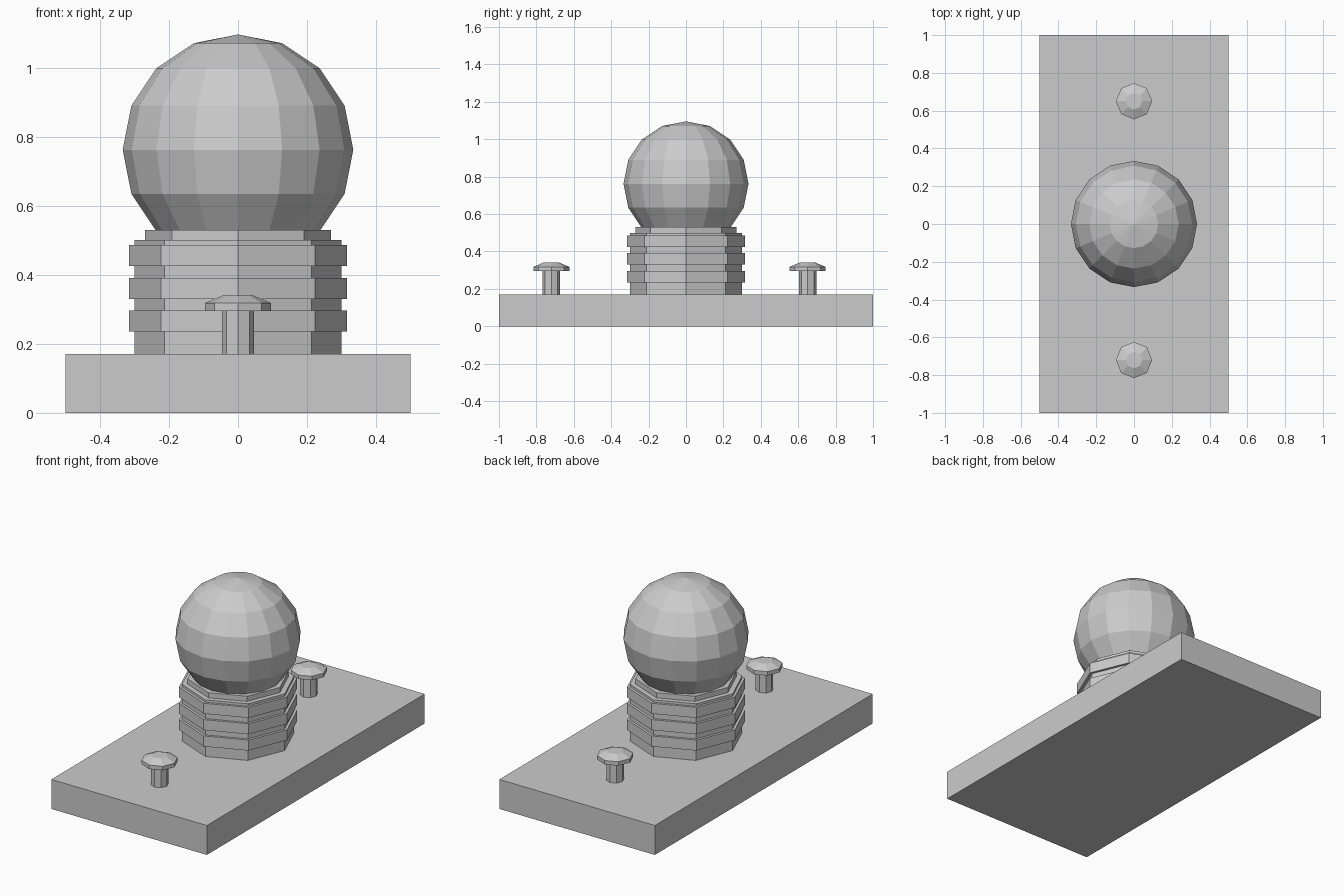
import bpy, bmesh
from math import cos, sin, pi

if "Cube" in bpy.data.objects:
    bpy.data.objects.remove(bpy.data.objects["Cube"])


def finish(name, bm):
    bmesh.ops.recalc_face_normals(bm, faces=bm.faces)
    mesh = bpy.data.meshes.new(name)
    bm.to_mesh(mesh)
    bm.free()
    obj = bpy.data.objects.new(name, mesh)
    bpy.context.collection.objects.link(obj)
    return obj


def lathe(name, profile, sides, location=(0, 0, 0)):
    """Stack of polygon rings from (radius, z) points, capped at both ends."""
    bm = bmesh.new()
    rings = [[bm.verts.new((r * cos(2 * pi * i / sides), r * sin(2 * pi * i / sides), z))
              for i in range(sides)] for r, z in profile]
    for low, high in zip(rings, rings[1:]):
        for i in range(sides):
            j = (i + 1) % sides
            bm.faces.new((low[i], low[j], high[j], high[i]))
    bm.faces.new(rings[0][::-1])
    bm.faces.new(rings[-1])
    obj = finish(name, bm)
    obj.location = location
    return obj


# Base plate
bm = bmesh.new()
bmesh.ops.create_cube(bm, size=1)
bmesh.ops.scale(bm, vec=(1, 2, 0.171), verts=bm.verts)
bmesh.ops.translate(bm, vec=(0, 0, 0.0855), verts=bm.verts)
finish("base_plate", bm)

# Octagonal ribbed socket with three raised bands
socket = [(0.30, 0.171)]
for z in (0.235, 0.33, 0.425):
    socket += [(0.30, z), (0.315, z), (0.315, z + 0.061), (0.30, z + 0.061)]
socket += [(0.30, 0.50), (0.27, 0.50), (0.27, 0.53)]
lathe("ribbed_socket", socket, 8)

# Globe bulb
bm = bmesh.new()
bmesh.ops.create_uvsphere(bm, u_segments=16, v_segments=8, radius=0.334)
bmesh.ops.translate(bm, vec=(0, 0, 0.762), verts=bm.verts)
finish("globe_bulb", bm)

# Two terminal screws: stem and bevelled head
for side, y in (("front", -0.72), ("back", 0.65)):
    screw = [(0.047, 0.171), (0.047, 0.295), (0.096, 0.295), (0.096, 0.318), (0.044, 0.34)]
    lathe("terminal_screw_" + side, screw, 8, (0, y, 0))
